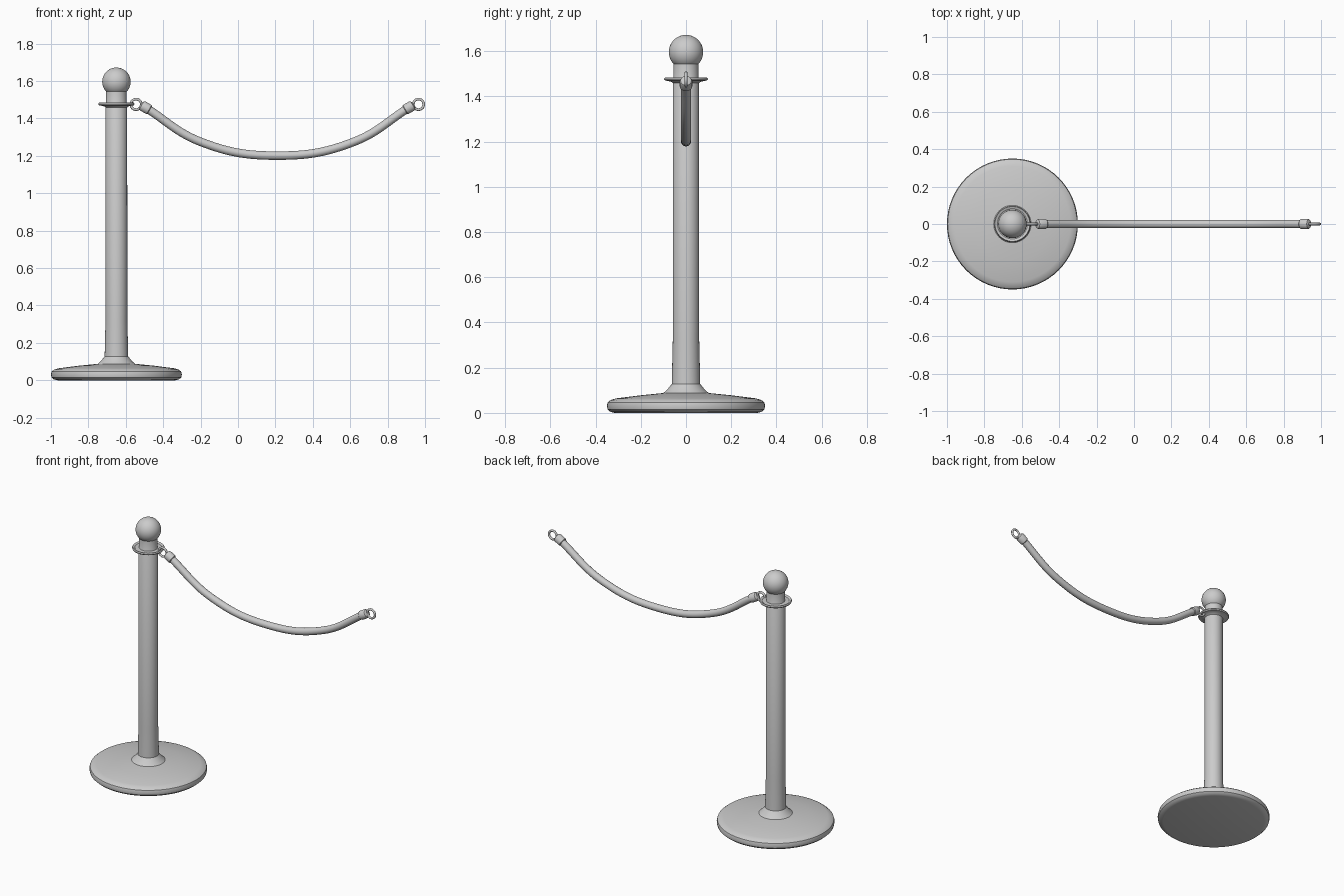
import bpy, math
from mathutils import Vector

if "Cube" in bpy.data.objects:
    bpy.data.objects.remove(bpy.data.objects["Cube"])

PX = -0.65      # post axis
MID = 0.21      # middle of the rope


def finish(ob, name, angle=35):
    ob.name = name
    bpy.ops.object.select_all(action='DESELECT')
    ob.select_set(True)
    bpy.context.view_layer.objects.active = ob
    bpy.ops.object.shade_smooth_by_angle(angle=math.radians(angle))
    return ob


def lathe(name, profile, loc=(0, 0, 0), axis=(0, 0, 1), n=48):
    """Spin (radius, height) points around an axis; ends are capped."""
    verts, faces = [], []
    for r, z in profile:
        for i in range(n):
            a = 2 * math.pi * i / n
            verts.append((r * math.cos(a), r * math.sin(a), z))
    for k in range(len(profile) - 1):
        for i in range(n):
            j = (i + 1) % n
            faces.append((k*n + i, k*n + j, (k+1)*n + j, (k+1)*n + i))
    faces.append(tuple(reversed(range(n))))
    faces.append(tuple(range((len(profile) - 1) * n, len(profile) * n)))
    me = bpy.data.meshes.new(name)
    me.from_pydata(verts, [], faces)
    ob = bpy.data.objects.new(name, me)
    bpy.context.collection.objects.link(ob)
    ob.location = loc
    ob.rotation_euler = Vector(axis).to_track_quat('Z', 'Y').to_euler()
    return finish(ob, name)


# Round weighted base with rolled edge
lathe("base", [(0.315, 0.0), (0.335, 0.005), (0.347, 0.016), (0.35, 0.032),
               (0.346, 0.047), (0.333, 0.057), (0.31, 0.064), (0.2, 0.078),
               (0.1, 0.088), (0.05, 0.09)], (PX, 0, 0), n=64)

# Cone foot and shaft
lathe("post", [(0.1, 0.08), (0.1, 0.088), (0.083, 0.103), (0.063, 0.128),
               (0.0585, 0.32), (0.0575, 1.47), (0.055, 1.475), (0.055, 1.56)],
      (PX, 0, 0))

# Dished collar with a raised rim
lathe("collar", [(0.056, 1.458), (0.064, 1.464), (0.084, 1.469), (0.093, 1.47),
                 (0.097, 1.477), (0.093, 1.484), (0.086, 1.483),
                 (0.08, 1.478), (0.055, 1.479)], (PX, 0, 0))

# Ball finial
bpy.ops.mesh.primitive_uv_sphere_add(segments=40, ring_count=24, radius=0.076,
                                     location=(PX, 0, 1.596))
finish(bpy.context.object, "ball_finial")

# Hanging rope
cu = bpy.data.curves.new("rope", 'CURVE')
cu.dimensions = '3D'
cu.bevel_depth = 0.0225
cu.bevel_resolution = 6
cu.resolution_u = 12
cu.use_fill_caps = True
sp = cu.splines.new('BEZIER')
path = [(-0.71, 1.462), (-0.41, 1.275), (0, 1.201), (0.41, 1.275), (0.71, 1.462)]
sp.bezier_points.add(len(path) - 1)
for p, (x, z) in zip(sp.bezier_points, path):
    p.co = (MID + x, 0, z)
    p.handle_left_type = p.handle_right_type = 'AUTO'
rope = bpy.data.objects.new("rope", cu)
bpy.context.collection.objects.link(rope)
bpy.context.view_layer.objects.active = rope
rope.select_set(True)
bpy.ops.object.convert(target='MESH')
finish(bpy.context.object, "rope")

# End caps and hook rings on both ends
for side, label in ((-1, "left"), (1, "right")):
    lathe(label + "_end_cap", [(0.024, -0.03), (0.028, -0.026), (0.028, 0.012),
                               (0.024, 0.02), (0.012, 0.026)],
          (MID + side * 0.708, 0, 1.46), (side * 0.87, 0, 0.5), 32)
    bpy.ops.mesh.primitive_torus_add(major_radius=0.028, minor_radius=0.007,
                                     major_segments=32, minor_segments=12,
                                     location=(MID + side * 0.755, 0, 1.475),
                                     rotation=(math.pi / 2, 0, 0))
    finish(bpy.context.object, label + "_hook_ring", 60)
